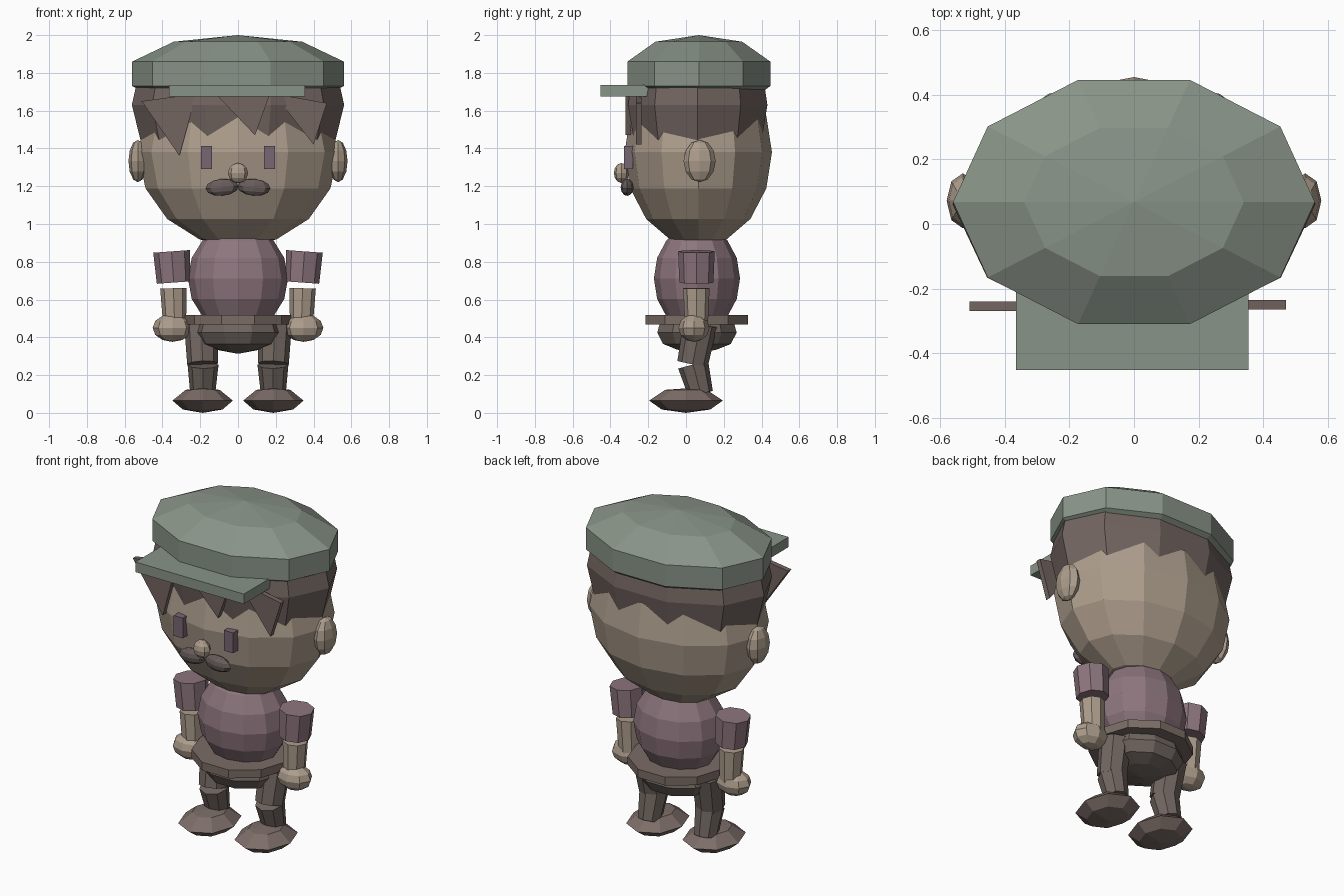
import bpy, bmesh, math
from mathutils import Vector, Matrix

if "Cube" in bpy.data.objects:
    bpy.data.objects.remove(bpy.data.objects["Cube"])


def paint(name, rgb):
    m = bpy.data.materials.new(name)
    m.diffuse_color = (*rgb, 1)
    m.use_nodes = True
    m.node_tree.nodes["Principled BSDF"].inputs["Base Color"].default_value = m.diffuse_color
    return m


GREEN = paint("cap green", (0.25, 0.295, 0.245))
SKIN = paint("skin", (0.42, 0.34, 0.265))
PLUM = paint("shirt plum", (0.27, 0.18, 0.21))
EYE = paint("eye purple", (0.19, 0.135, 0.17))
HAIR = paint("hair brown", (0.17, 0.13, 0.118))
TACHE = paint("moustache brown", (0.14, 0.11, 0.105))
BELT = paint("belt brown", (0.195, 0.15, 0.13))
PANTS = paint("trouser brown", (0.165, 0.133, 0.117))
SHOE = paint("shoe brown", (0.205, 0.155, 0.14))


def finish(name, bm, mat):
    bmesh.ops.recalc_face_normals(bm, faces=bm.faces)
    me = bpy.data.meshes.new(name)
    bm.to_mesh(me)
    bm.free()
    me.materials.append(mat)
    ob = bpy.data.objects.new(name, me)
    bpy.context.collection.objects.link(ob)
    return ob


def lathe(name, profile, n, mat, x=0, y=0, squash=1.0):
    """Stack of n-sided rings from (radius, z) pairs; squash scales depth."""
    bm = bmesh.new()
    rings = []
    for r, z in profile:
        if r == 0:
            rings.append([bm.verts.new((x, y, z))])
        else:
            rings.append([bm.verts.new((x + r * math.cos(math.tau * i / n),
                                        y + r * squash * math.sin(math.tau * i / n), z))
                          for i in range(n)])
    for a, b in zip(rings, rings[1:]):
        for i in range(n):
            j = (i + 1) % n
            if len(a) == 1:
                bm.faces.new((a[0], b[i], b[j]))
            elif len(b) == 1:
                bm.faces.new((a[i], a[j], b[0]))
            else:
                bm.faces.new((a[i], a[j], b[j], b[i]))
    for ring in (rings[0], rings[-1]):
        if len(ring) > 1:
            bm.faces.new(ring)
    return finish(name, bm, mat)


def ball(name, c, r, n, rings, mat, tilt=0):
    bm = bmesh.new()
    bmesh.ops.create_uvsphere(bm, u_segments=n, v_segments=rings, radius=1)
    bmesh.ops.transform(bm, verts=bm.verts, matrix=Matrix.Translation(c)
                        @ Matrix.Rotation(tilt, 4, 'Y') @ Matrix.Diagonal((*r, 1)))
    return finish(name, bm, mat)


def box(name, lo, hi, mat):
    lo, hi = Vector(lo), Vector(hi)
    bm = bmesh.new()
    bmesh.ops.create_cube(bm, size=1)
    bmesh.ops.transform(bm, verts=bm.verts, matrix=Matrix.Translation((lo + hi) / 2)
                        @ Matrix.Diagonal((*(hi - lo), 1)))
    return finish(name, bm, mat)


def limb(name, a, b, ra, rb, mat, n=8):
    """Tapered prism running from point a to point b."""
    a, b = Vector(a), Vector(b)
    bm = bmesh.new()
    bmesh.ops.create_cone(bm, cap_ends=True, segments=n, radius1=ra, radius2=rb,
                          depth=(b - a).length)
    turn = Vector((0, 0, 1)).rotation_difference(b - a).to_matrix().to_4x4()
    bmesh.ops.transform(bm, verts=bm.verts, matrix=Matrix.Translation((a + b) / 2) @ turn)
    return finish(name, bm, mat)


def tuft(name, pts, y, mat):
    """Thin triangular lock of hair from three (x, z) points."""
    bm = bmesh.new()
    f = bm.faces.new([bm.verts.new((x, y, z)) for x, z in pts])
    ext = bmesh.ops.extrude_face_region(bm, geom=[f])
    bmesh.ops.translate(bm, vec=(0, 0.03, 0),
                        verts=[v for v in ext["geom"] if isinstance(v, bmesh.types.BMVert)])
    return finish(name, bm, mat)


# head, hair and face
ball("head", (0, 0.065, 1.38), (0.53, 0.39, 0.5), 12, 8, SKIN)
lathe("hair", [(0.495, 1.36), (0.562, 1.63), (0.54, 1.73), (0.45, 1.84)], 10, HAIR,
      y=0.062, squash=0.69)
tuft("left_tuft", [(-0.51, 1.65), (-0.22, 1.69), (-0.31, 1.36)], -0.27, HAIR)
tuft("middle_tuft", [(-0.12, 1.69), (0.17, 1.69), (0.09, 1.47)], -0.32, HAIR)
tuft("right_tuft", [(0.19, 1.69), (0.47, 1.64), (0.40, 1.42)], -0.265, HAIR)
ball("nose", (0, -0.342, 1.27), (0.053, 0.04, 0.053), 8, 6, SKIN)

# flat cap with brim
lathe("cap", [(0, 2.0), (0.34, 1.965), (0.56, 1.86), (0.56, 1.73), (0.50, 1.70)], 10, GREEN,
      y=0.068, squash=0.71)
box("brim", (-0.365, -0.452, 1.675), (0.355, -0.19, 1.735), GREEN)

# torso, belt and trousers
ball("shirt", (0, 0.058, 0.712), (0.265, 0.228, 0.285), 12, 8, PLUM)
lathe("belt", [(0.285, 0.468), (0.285, 0.518)], 10, BELT, y=0.056)
lathe("trousers", [(0, 0.313), (0.12, 0.335), (0.205, 0.365), (0.24, 0.425), (0.22, 0.49)], 10,
      PANTS, y=0.058, squash=0.92)

# paired parts
for side, s in (("left", -1), ("right", 1)):
    ball(side + "_ear", (s * 0.53, 0.072, 1.333), (0.05, 0.085, 0.112), 8, 6, SKIN)
    box(side + "_eye", (s * 0.167 - 0.03, -0.328, 1.29), (s * 0.167 + 0.03, -0.28, 1.412), EYE)
    ball(side + "_moustache", (s * 0.085, -0.312, 1.194), (0.087, 0.034, 0.045), 8, 6, TACHE,
         tilt=s * 0.08)
    limb(side + "_sleeve", (s * 0.34, 0.055, 0.69), (s * 0.352, 0.055, 0.855), 0.09, 0.097, PLUM)
    limb(side + "_forearm", (s * 0.335, 0.055, 0.45), (s * 0.342, 0.055, 0.66), 0.06, 0.07, SKIN)
    ball(side + "_hand", (s * 0.347, 0.042, 0.45), (0.105, 0.082, 0.074), 8, 6, SKIN)
    limb(side + "_thigh", (s * 0.187, 0.035, 0.26), (s * 0.195, 0.075, 0.47), 0.082, 0.09, PANTS)
    limb(side + "_shin", (s * 0.187, 0.078, 0.10), (s * 0.185, 0.038, 0.255), 0.066, 0.082, PANTS)
    lathe(side + "_shoe", [(0, 0), (0.105, 0.018), (0.16, 0.065), (0.09, 0.122), (0, 0.13)], 8,
          SHOE, x=s * 0.187, squash=1.22)
